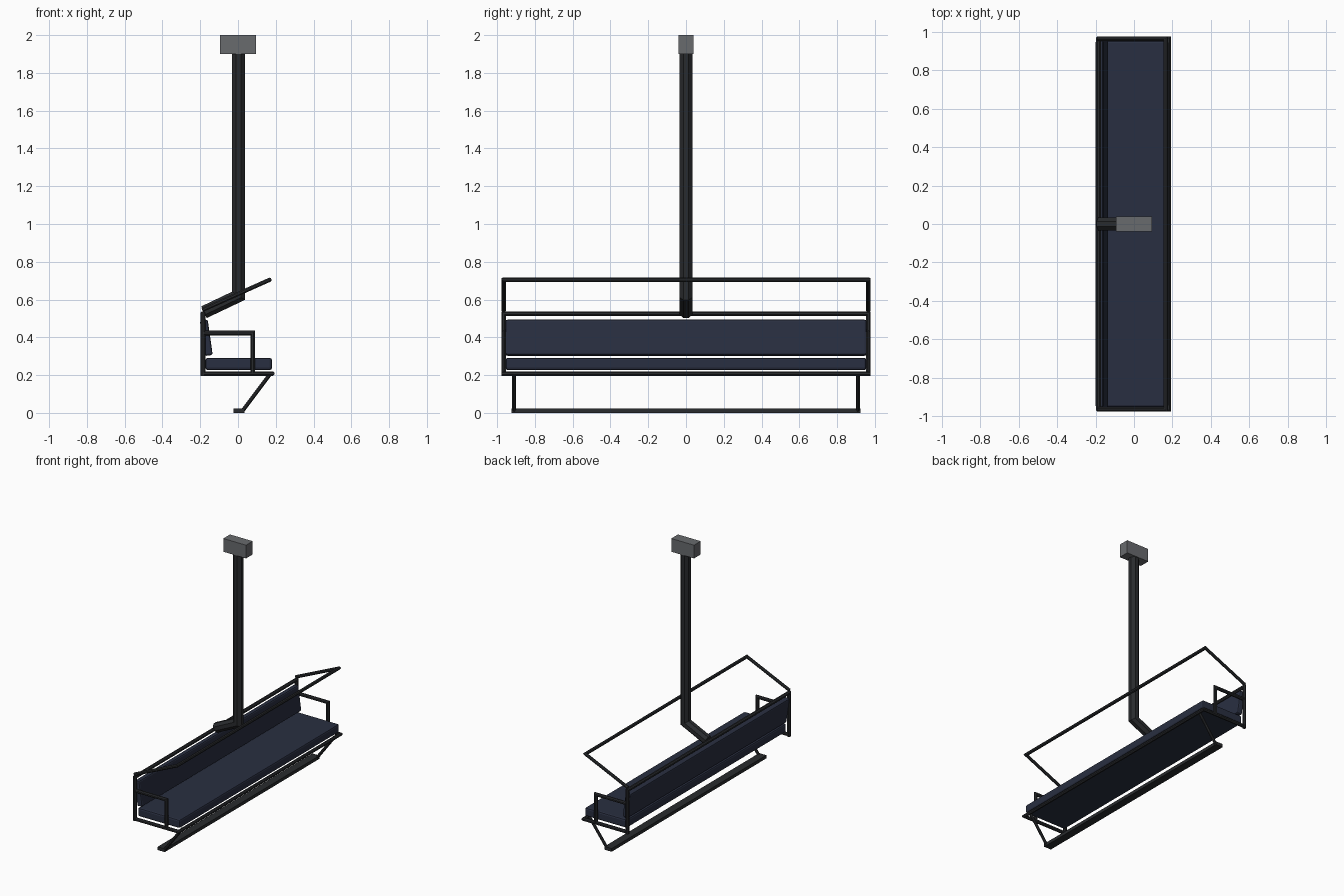
import bpy, bmesh, math
from mathutils import Vector, Matrix

if "Cube" in bpy.data.objects:
    bpy.data.objects.remove(bpy.data.objects["Cube"])


def material(name, color):
    m = bpy.data.materials.new(name)
    m.diffuse_color = (*color, 1)
    m.use_nodes = True
    m.node_tree.nodes["Principled BSDF"].inputs["Base Color"].default_value = m.diffuse_color
    return m


FRAME = material("dark_metal", (0.022, 0.024, 0.027))
PAD = material("navy_padding", (0.022, 0.028, 0.052))
GREY = material("grip_metal", (0.14, 0.145, 0.155))


def finish(bm, name, mat):
    bmesh.ops.recalc_face_normals(bm, faces=bm.faces)
    me = bpy.data.meshes.new(name)
    bm.to_mesh(me)
    bm.free()
    me.materials.append(mat)
    ob = bpy.data.objects.new(name, me)
    bpy.context.collection.objects.link(ob)
    return ob


def tube(name, points, r, sides=8):
    """Sweep a polygon along a path with mitred corners."""
    pts = [Vector(p) for p in points]
    dirs = [(b - a).normalized() for a, b in zip(pts, pts[1:])]
    rot = dirs[0].to_track_quat('Z', 'Y')
    ring = []
    for i in range(sides):
        a = 2 * math.pi * (i + 0.5) / sides
        ring.append(pts[0] + rot @ Vector((r * math.cos(a), r * math.sin(a), 0)))
    bm = bmesh.new()
    prev = [bm.verts.new(v) for v in ring]
    bm.faces.new(prev)
    for i, d in enumerate(dirs):
        n = (d + dirs[i + 1]).normalized() if i + 1 < len(dirs) else d
        ring = [v + d * ((pts[i + 1] - v).dot(n) / d.dot(n)) for v in ring]
        cur = [bm.verts.new(v) for v in ring]
        for k in range(sides):
            j = (k + 1) % sides
            bm.faces.new((prev[k], prev[j], cur[j], cur[k]))
        prev = cur
    bm.faces.new(prev)
    return finish(bm, name, FRAME)


def box(name, center, size, mat, tilt=0, bevel=0):
    bm = bmesh.new()
    m = (Matrix.Translation(center) @ Matrix.Rotation(tilt, 4, 'Y')
         @ Matrix.Diagonal((*size, 1)))
    bmesh.ops.create_cube(bm, size=1, matrix=m)
    if bevel:
        bmesh.ops.bevel(bm, geom=bm.edges[:], offset=bevel, segments=2,
                        profile=0.5, affect='EDGES')
    return finish(bm, name, mat)


Y = 0.965          # frame half width
BACK, FRONT = -0.186, 0.18
LOW, TOP = 0.208, 0.525

# Cable grip and hanger pole with its bent lower arm
box("cable_grip", (0, 0, 1.95), (0.19, 0.08, 0.10), GREY)
tube("hanger_pole", [(0.003, 0, 1.91), (0.003, 0, 0.62), (-0.18, 0, 0.533)], 0.037)

# Back hoop and lower seat hoop
tube("back_frame", [(BACK, -Y, LOW - 0.012), (BACK, -Y, TOP),
                    (BACK, Y, TOP), (BACK, Y, LOW - 0.012)], 0.014)
tube("seat_frame", [(BACK, -Y, LOW), (FRONT, -Y, LOW),
                    (FRONT, Y, LOW), (BACK, Y, LOW)], 0.013)

# Raised safety bar
tube("safety_bar", [(BACK - 0.003, -Y, 0.545), (0.166, -Y, 0.704),
                    (0.166, Y, 0.704), (BACK - 0.003, Y, 0.545)], 0.012)

for side, s in (("left", -1), ("right", 1)):
    # Armrests and footrest struts
    tube(side + "_armrest", [(BACK, s * Y, 0.423), (0.077, s * Y, 0.423),
                             (0.077, s * Y, LOW)], 0.013)
    tube(side + "_footrest_strut", [(0.172, s * 0.91, LOW),
                                    (0.025, s * 0.91, 0.012)], 0.011)

# Footrest plank
box("footrest", (0.005, 0, 0.012), (0.06, 1.85, 0.024), FRAME)

# Cushions
box("seat_cushion", (0.004, 0, 0.259), (0.352, 1.91, 0.064), PAD, bevel=0.012)
box("back_cushion", (-0.168, 0, 0.398), (0.042, 1.91, 0.19), PAD,
    tilt=math.radians(-8), bevel=0.010)
